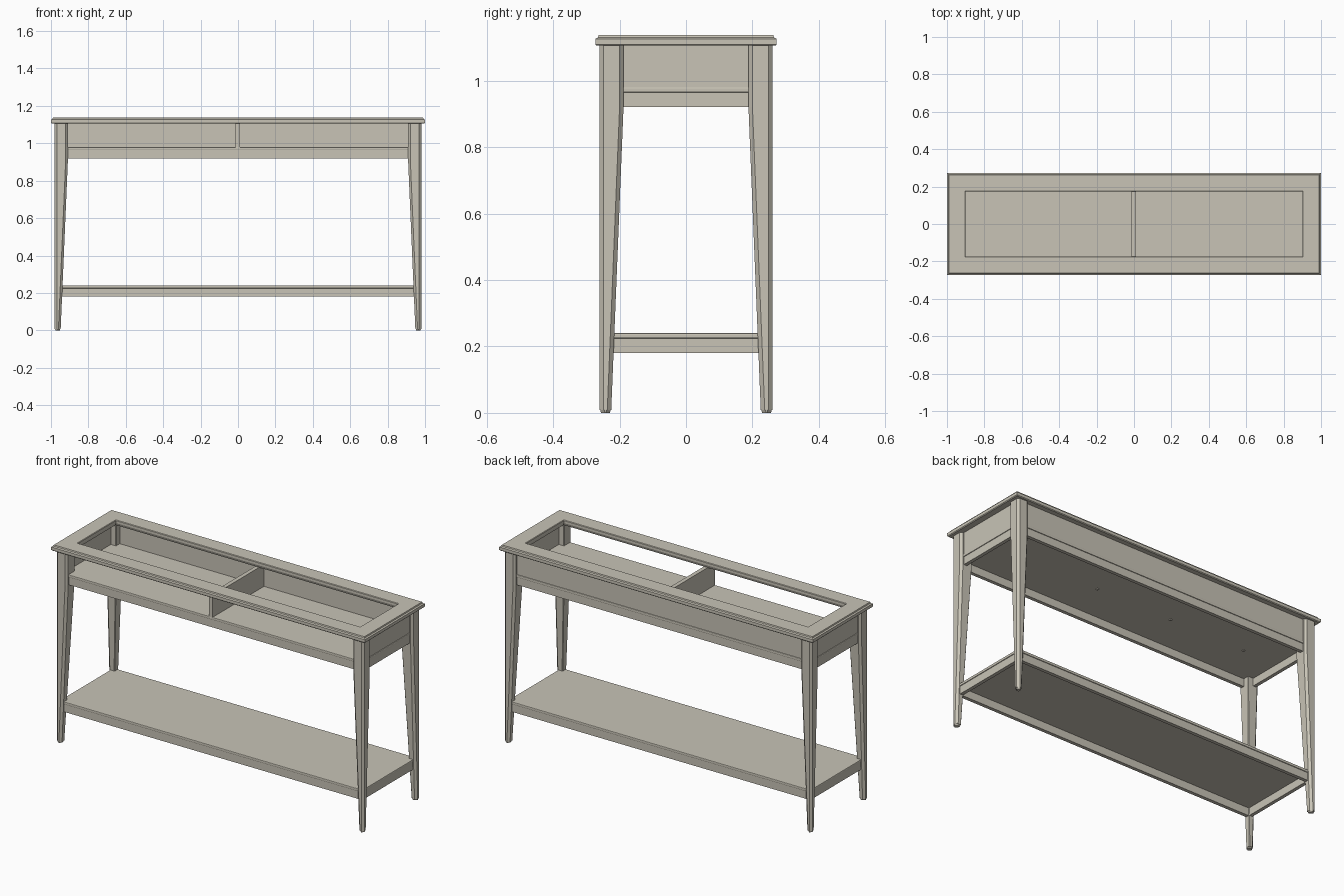
import bpy, bmesh

if "Cube" in bpy.data.objects:
    bpy.data.objects.remove(bpy.data.objects["Cube"])

paint = bpy.data.materials.new("beige paint")
paint.diffuse_color = (0.58, 0.55, 0.47, 1)
paint.use_nodes = True
paint.node_tree.nodes["Principled BSDF"].inputs["Base Color"].default_value = paint.diffuse_color


def finish(name, bm):
    bmesh.ops.recalc_face_normals(bm, faces=bm.faces)
    me = bpy.data.meshes.new(name)
    bm.to_mesh(me)
    bm.free()
    me.materials.append(paint)
    ob = bpy.data.objects.new(name, me)
    bpy.context.collection.objects.link(ob)
    return ob


def box(name, x, y, z, bevel=0):
    bm = bmesh.new()
    bmesh.ops.create_cube(bm, size=1)
    for v in bm.verts:
        for i, (a, b) in enumerate((x, y, z)):
            v.co[i] = a if v.co[i] < 0 else b
    if bevel:
        bmesh.ops.bevel(bm, geom=bm.edges[:], offset=bevel, segments=2,
                        profile=0.5, affect='EDGES')
    return finish(name, bm)


def frame(name, hx, hy, profile):
    """Mitred rectangular frame; profile points are (inset from outside, z)."""
    bm = bmesh.new()
    rings = [[bm.verts.new((sx * (hx - d), sy * (hy - d), z))
              for sx, sy in ((1, 1), (-1, 1), (-1, -1), (1, -1))]
             for d, z in profile]
    for k, a in enumerate(rings):
        b = rings[(k + 1) % len(rings)]
        for i in range(4):
            j = (i + 1) % 4
            bm.faces.new((a[i], a[j], b[j], b[i]))
    return finish(name, bm)


def loft(name, sections):
    """Skin a stack of outlines given as lists of 3D points."""
    bm = bmesh.new()
    rings = [[bm.verts.new(p) for p in s] for s in sections]
    n = len(rings[0])
    for a, b in zip(rings, rings[1:]):
        for i in range(n):
            j = (i + 1) % n
            bm.faces.new((a[i], a[j], b[j], b[i]))
    bm.faces.new(rings[0])
    bm.faces.new(rings[-1])
    return finish(name, bm)


def leg_section(sx, sy, inner_x, inner_y, z, shrink=0.0):
    # square outline with chamfered corners, largest chamfer outside
    x0, x1 = inner_x + shrink, 0.98 - shrink
    y0, y1 = inner_y + shrink, 0.26 - shrink
    c, s = 0.012, 0.003
    pts = [(x0 + s, y0), (x1 - c, y0), (x1, y0 + c), (x1, y1 - c),
           (x1 - c, y1), (x0 + c, y1), (x0, y1 - c), (x0, y0 + s)]
    return [(sx * x, sy * y, z) for x, y in pts]


# mitred top frame around the open display
frame("top_frame", 1.0, 0.273, [
    (0.004, 1.105), (0, 1.109), (0, 1.126), (0.008, 1.130), (0.010, 1.137),
    (0.097, 1.137), (0.100, 1.134), (0.100, 1.120), (0.094, 1.105)])

# tapered legs with small glides
for sx, side in ((-1, "left"), (1, "right")):
    for sy, end in ((-1, "front"), (1, "back")):
        loft(f"{end}_{side}_leg", [
            leg_section(sx, sy, 0.948, 0.225, 0.008),
            leg_section(sx, sy, 0.909, 0.188, 0.92),
            leg_section(sx, sy, 0.909, 0.188, 1.106)])
        loft(f"{end}_{side}_glide", [
            leg_section(sx, sy, 0.948, 0.225, 0.0, 0.004),
            leg_section(sx, sy, 0.948, 0.225, 0.009, 0.002)])

# aprons under the display floor and the lower shelf
for name, z0, z1 in (("upper_apron", 0.92, 0.966), ("shelf_apron", 0.18, 0.226)):
    frame(name, 0.962, 0.242, [(0, z0), (0, z1), (0.02, z1), (0.02, z0)])

# display floor and lower shelf with softened edges
box("display_floor", (-0.966, 0.966), (-0.246, 0.246), (0.964, 0.980), 0.004)
box("lower_shelf", (-0.966, 0.966), (-0.246, 0.246), (0.224, 0.240), 0.004)

# back and side panels of the display; the front stays open
box("back_panel", (-0.95, 0.95), (0.222, 0.242), (0.978, 1.106))
for s, side in ((-1, "left"), (1, "right")):
    xs = sorted((s * 0.942, s * 0.962))
    box(f"{side}_panel", xs, (-0.23, 0.23), (0.978, 1.106))

# central divider
box("divider", (-0.014, 0.010), (-0.246, 0.224), (0.978, 1.106))

# little screw heads under the display floor
for i, x in enumerate((-0.72, -0.24, 0.24, 0.72)):
    box(f"screw_{i + 1}", (x - 0.005, x + 0.005), (-0.005, 0.005), (0.958, 0.966))
